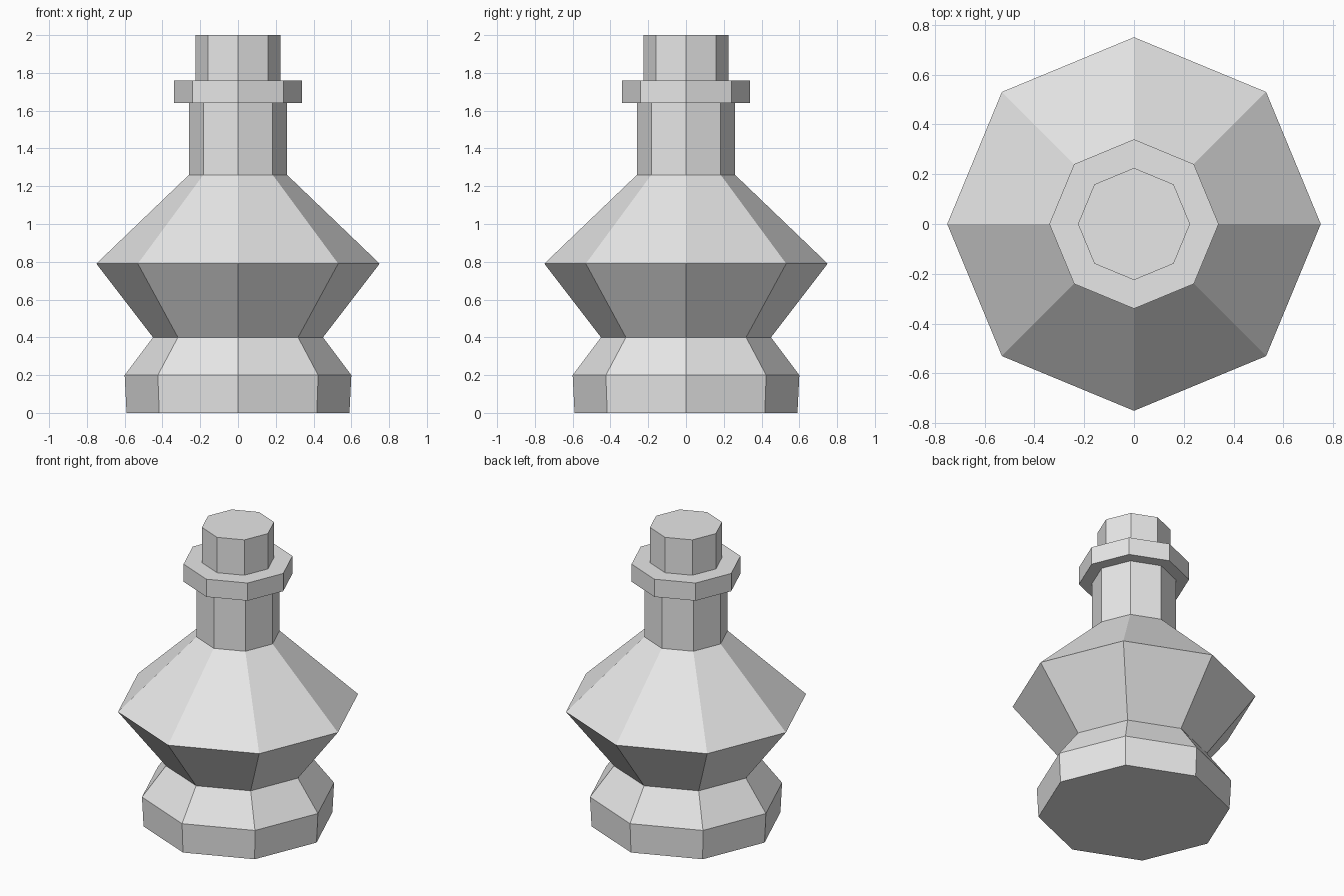
import bpy, bmesh
from math import cos, sin, tau

SIDES = 8

cube = bpy.data.objects.get("Cube")
if cube:
    bpy.data.objects.remove(cube, do_unlink=True)

grey = bpy.data.materials.new("light_grey")
grey.use_nodes = True
grey.diffuse_color = (0.8, 0.8, 0.8, 1)
grey.node_tree.nodes["Principled BSDF"].inputs["Base Color"].default_value = grey.diffuse_color


def lathe(name, profile, cap_bottom=False, cap_top=False):
    """Revolve (radius, height) points into a flat-faced solid, corners on the axes."""
    bm = bmesh.new()
    rings = [[bm.verts.new((r * cos(tau * i / SIDES), r * sin(tau * i / SIDES), z))
              for i in range(SIDES)] for r, z in profile]
    for low, high in zip(rings, rings[1:]):
        for i in range(SIDES):
            j = (i + 1) % SIDES
            bm.faces.new((low[i], low[j], high[j], high[i]))
    if cap_bottom:
        bm.faces.new(rings[0][::-1])
    if cap_top:
        bm.faces.new(rings[-1])
    mesh = bpy.data.meshes.new(name)
    bm.to_mesh(mesh)
    bm.free()
    mesh.materials.append(grey)
    obj = bpy.data.objects.new(name, mesh)
    bpy.context.collection.objects.link(obj)
    return obj


# Foot: short drum sloping in to the waist
lathe("foot", [(0.59, 0), (0.6, 0.2), (0.45, 0.4)], cap_bottom=True)
# Belly: flares out, then tapers to the shoulder
lathe("belly", [(0.45, 0.4), (0.75, 0.79), (0.26, 1.26)])
# Neck: straight tube
lathe("neck", [(0.26, 1.26), (0.26, 1.64)])
# Collar: wide ring around the neck
lathe("collar", [(0.26, 1.64), (0.34, 1.64), (0.34, 1.76), (0.225, 1.76)])
# Stopper: plug on top
lathe("stopper", [(0.225, 1.76), (0.225, 2.0)], cap_top=True)
